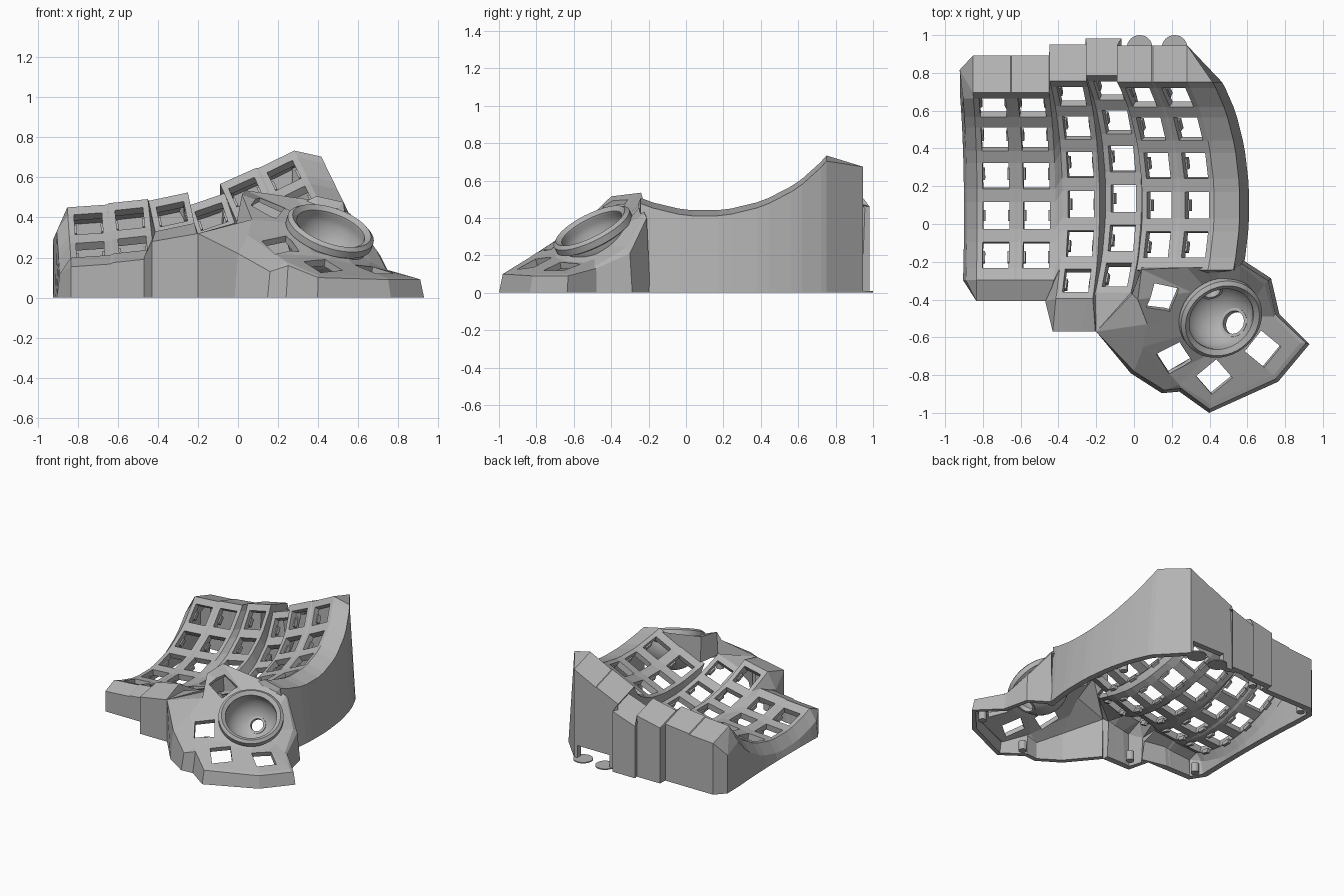
import bpy, bmesh
from math import sin, cos, radians, pi
from mathutils import Vector as V, Matrix

old = bpy.data.objects.get("Cube")
if old:
    bpy.data.objects.remove(old)

grey = bpy.data.materials.new("grey plastic")
grey.use_nodes = True
grey.diffuse_color = (0.45, 0.45, 0.45, 1)
grey.node_tree.nodes["Principled BSDF"].inputs["Base Color"].default_value = (0.45, 0.45, 0.45, 1)


def finish(bm, name, outward=False):
    """Weld, orient and link a mesh as an object."""
    bmesh.ops.remove_doubles(bm, verts=bm.verts, dist=0.0005)
    bmesh.ops.recalc_face_normals(bm, faces=bm.faces)
    if outward and sum(f.normal.z * f.calc_area() for f in bm.faces) < 0:
        bmesh.ops.reverse_faces(bm, faces=bm.faces)
    me = bpy.data.meshes.new(name)
    bm.to_mesh(me)
    bm.free()
    me.materials.append(grey)
    ob = bpy.data.objects.new(name, me)
    bpy.context.collection.objects.link(ob)
    return ob


def strip(bm, sections):
    """Quads between neighbouring polylines; repeated points collapse."""
    for s, t in zip(sections, sections[1:]):
        for k in range(min(len(s), len(t)) - 1):
            pts = []
            for p in (s[k], s[k + 1], t[k + 1], t[k]):
                if all((p - q).length > 0.0005 for q in pts):
                    pts.append(p)
            if len(pts) > 2:
                bm.faces.new([bm.verts.new(p) for p in pts])


def apply(ob, kind, **settings):
    m = ob.modifiers.new(kind.title(), kind)
    for k, v in settings.items():
        setattr(m, k, v)
    bpy.context.view_layer.objects.active = ob
    bpy.ops.object.modifier_apply(modifier=m.name)


def thicken(ob, thickness):
    """Solid shell with a level underside."""
    apply(ob, "SOLIDIFY", thickness=thickness, offset=-1)
    for v in ob.data.vertices:
        if v.co.z < .025:
            v.co.z = 0


def cut(ob, cutters):
    for c in cutters:
        apply(ob, "BOOLEAN", object=c, operation="DIFFERENCE", solver="EXACT")
        bpy.data.objects.remove(c)


def box(name, size, matrix):
    bm = bmesh.new()
    bmesh.ops.create_cube(bm, size=1, matrix=matrix @ Matrix.Diagonal((*size, 1)))
    return finish(bm, name)


def cylinder(name, r, depth, matrix, sides=32):
    bm = bmesh.new()
    bmesh.ops.create_cone(bm, cap_ends=True, segments=sides, radius1=r, radius2=r,
                          depth=depth, matrix=matrix)
    return finish(bm, name)


def lathe(name, profile, matrix, sides=48):
    bm = bmesh.new()
    turns = [2 * pi * k / sides for k in range(sides + 1)]
    strip(bm, [[matrix @ V((r * cos(t), r * sin(t), z)) for r, z in profile] for t in turns])
    return finish(bm, name)


def shift(*p):
    return Matrix.Translation(p)


def aim(point, direction):
    return shift(*point) @ direction.to_track_quat("Z", "Y").to_matrix().to_4x4()


# Key well: curved columns of square openings
R = 0.81
columns = [  # x, y, z of the lowest point, tilt, half width
    (-.73, .045, .13, 4, .1), (-.515, .045, .155, 6, .1),
    (-.28, .105, .183, 12, .1), (-.055, .135, .178, 19, .1),
    (.135, .1, .308, 24, .1), (.335, .1, .395, 26, .1)]
angles = [53.5]
for row in range(6):
    angles += [50 - 15 * row, 40 - 15 * row]
angles.append(-38)
LAST = [11, 11, 13, 13, 11, 11]


def frame(c, a):
    """Across, along and up directions and the point on a column's centre line."""
    x, y, z, tilt, _ = columns[c]
    t = radians(tilt)
    side, n = V((cos(t), 0, sin(t))), V((-sin(t), 0, cos(t)))
    p = V((x, y + R * sin(a), z)) + n * R * (1 - cos(a))
    up = n * cos(a) - V((0, sin(a), 0))
    return side, up.cross(side), up, p


def well(c, u, i):
    side, _, _, p = frame(c, radians(angles[i]))
    w = columns[c][4]
    return p + side * (-w, -.07, .07, w)[u]


bm = bmesh.new()
for c in range(6):
    for i in range(LAST[c]):
        for u in range(3):
            if not (u == 1 and i % 2):
                strip(bm, [[well(c, u, i), well(c, u, i + 1)],
                           [well(c, u + 1, i), well(c, u + 1, i + 1)]])
        if c < 5 and i < min(LAST[c], LAST[c + 1]):
            strip(bm, [[well(c, 3, i), well(c, 3, i + 1)],
                       [well(c + 1, 0, i), well(c + 1, 0, i + 1)]])

# Sloping rim and outer walls, followed round from the front right
rim = []


def wall(p, outer, flare=(0, 0)):
    rim.append([p, outer, V((outer.x + flare[0], outer.y + flare[1], 0))])


for i in range(11, -1, -1):
    p = well(5, 3, i)
    wall(p, p + V((.135, 0, -.03)), (.05, 0))
for c in range(5, -1, -1):
    for u in (3, 2, 1, 0):
        p = well(c, u, 0)
        wall(p, p + V((0, .195, -.06)))
p = well(0, 0, 0)
wall(p, p + V((-.07, .12, -.16)))
for i in range(1, 12):
    p = well(0, 0, i)
    wall(p, p + V((-.055, 0, -.08)), (-.015, 0))
for c in (0, 1):
    for u in range(4 - c):
        p = well(c, u, 11)
        wall(p, p + V((0, -.11, -.045)))
notch = V((-.47, -.41, .2))
for p in [well(1, 3, 11)] + [well(2, 0, i) for i in (11, 12, 13)]:
    wall(p, notch)
corner = V((-.2, -.57, .32))
for u in range(4):
    wall(well(2, u, 13), V((-.43 + .075 * u, -.57, .28 + .013 * u)))
for u in range(4):
    wall(well(3, u, 13), corner)
strip(bm, rim)
main = finish(bm, "key_well_shell", True)
thicken(main, .045)
cut(main, [box("port_cutter", (.27, .3, .2), shift(.12, .92, .0))])

# Small clips low on both sides of every opening
bm = bmesh.new()
for c in range(6):
    for row in range(LAST[c] // 2):
        side, along, up, p = frame(c, radians(45 - 15 * row))
        turn = Matrix((side, along, up)).transposed().to_4x4()
        for s in (-1, 1):
            place = shift(*(p + side * s * .07 - up * .045)) @ turn
            bmesh.ops.create_cube(bm, size=1, matrix=place @ Matrix.Diagonal((.02, .06, .03, 1)))
finish(bm, "key_clips")

# Thumb cluster: inner edge, plate edge, outer edge of each section
thumb = [
    [(.56, -.33, .36), (.56, -.22, .42), (.57, -.21, .40)],
    [(.46, -.31, .39), (.43, -.23, .48), (.41, -.23, .45)],
    [(.36, -.32, .42), (.28, -.23, .50), (.28, -.23, .40)],
    [(.30, -.36, .42), (.04, -.24, .535), (.04, -.23, .34)],
    [(.30, -.36, .42), (.02, -.40, .515), (-.01, -.37, .36)],
    [(.27, -.50, .37), (.07, -.53, .39), (-.2, -.57, .32)],
    [(.29, -.58, .33), (.05, -.65, .31), (0, -.78, .22)],
    [(.38, -.70, .21), (.24, -.85, .18), (.16, -.88, .13)],
    [(.38, -.70, .21), (.24, -.85, .18), (.25, -.87, .16)],
    [(.46, -.70, .19), (.40, -.95, .11), (.40, -.98, .10)],
    [(.57, -.65, .17), (.74, -.80, .10), (.75, -.82, .09)],
    [(.65, -.55, .16), (.88, -.63, .10), (.91, -.63, .09)],
    [(.66, -.49, .18), (.74, -.49, .14), (.75, -.48, .13)],
    [(.64, -.40, .25), (.69, -.32, .24), (.71, -.30, .21)],
]
thumb = [[V(p) for p in s] for s in thumb]
centre = V((.46, -.5, .335))
axis = V((.3, -.43, .85)).normalized()
bm = bmesh.new()
loop = thumb + thumb[:1]
strip(bm, [[centre - axis * .02] + s for s in loop])
walls = []
for s in loop[5:]:
    o = s[2]
    out = (o - centre).xy.normalized() * (0 if o == corner else .02)
    walls.append([o, V((o.x + out.x, o.y + out.y, 0))])
strip(bm, walls)
cluster = finish(bm, "thumb_cluster", True)
thicken(cluster, .035)


def key_cutter(spot, i, j, turn):
    """Square cutter standing on the plate between two sections."""
    e = (thumb[j][1] - thumb[i][1]).normalized()
    f = thumb[i][0] + thumb[j][0] - thumb[i][1] - thumb[j][1]
    n = e.cross(f).normalized()
    m = Matrix((e, n.cross(e), n)).transposed().to_4x4()
    return box("key_cutter", (.14, .14, .17),
               shift(*spot) @ m @ Matrix.Rotation(radians(turn), 4, "Z"))


tilt = aim(centre, axis)
cut(cluster, [key_cutter((.15, -.39, .45), 3, 5, -25), key_cutter((.215, -.715, .275), 6, 7, -10),
              key_cutter((.425, -.81, .16), 8, 10, 36), key_cutter((.68, -.66, .13), 10, 11, 0),
              cylinder("ball_cutter", .197, .36, tilt, 48)])

# Ball socket: lathed collar with a narrower mouth, and bowl
arc = [a * pi / 20 for a in range(11)]
profile = [(.185 * sin(a), -.03 - .185 * cos(a)) for a in arc]
profile += [(.178, -.005), (.178, .01), (.205, .028), (.225, .012), (.225, -.025), (.203, -.035)]
profile += [(.203 * sin(a), -.04 - .203 * cos(a)) for a in reversed(arc)]
socket = lathe("ball_socket", profile, tilt)

# Two round bores through the bowl, each with a raised bezel
heart = centre - axis * .03
smooth = [socket]
for name, way, r in (("sensor", V((.09, -.04, -.17)), .062), ("rear", V((-.04, .13, -.1)), .045)):
    place = aim(heart, way.normalized())
    cut(socket, [cylinder("bore_cutter", r + .004, .2, place @ shift(0, 0, .19))])
    ring = [(r, .165), (r + .016, .165), (r + .016, .2), (r, .2), (r, .165)]
    smooth.append(lathe(name + "_bezel", ring, place, 32))

# Screw posts inside the walls and two round pads at the port
for n, (x, y) in enumerate([(-.83, .8), (-.81, -.31), (-.36, -.47), (-.35, .86),
                            (.47, .45), (.3, -.84), (.78, -.7)]):
    cylinder(f"screw_post_{n + 1}", .028, .07, shift(x, y, .035), 20)
for n, x in enumerate((.03, .215)):
    cylinder(f"round_pad_{n + 1}", .068, .008, shift(x, .932, .004))

# Smooth the turned parts
for ob in smooth:
    bpy.ops.object.select_all(action="DESELECT")
    ob.select_set(True)
    bpy.context.view_layer.objects.active = ob
    bpy.ops.object.shade_smooth_by_angle(angle=radians(30))
